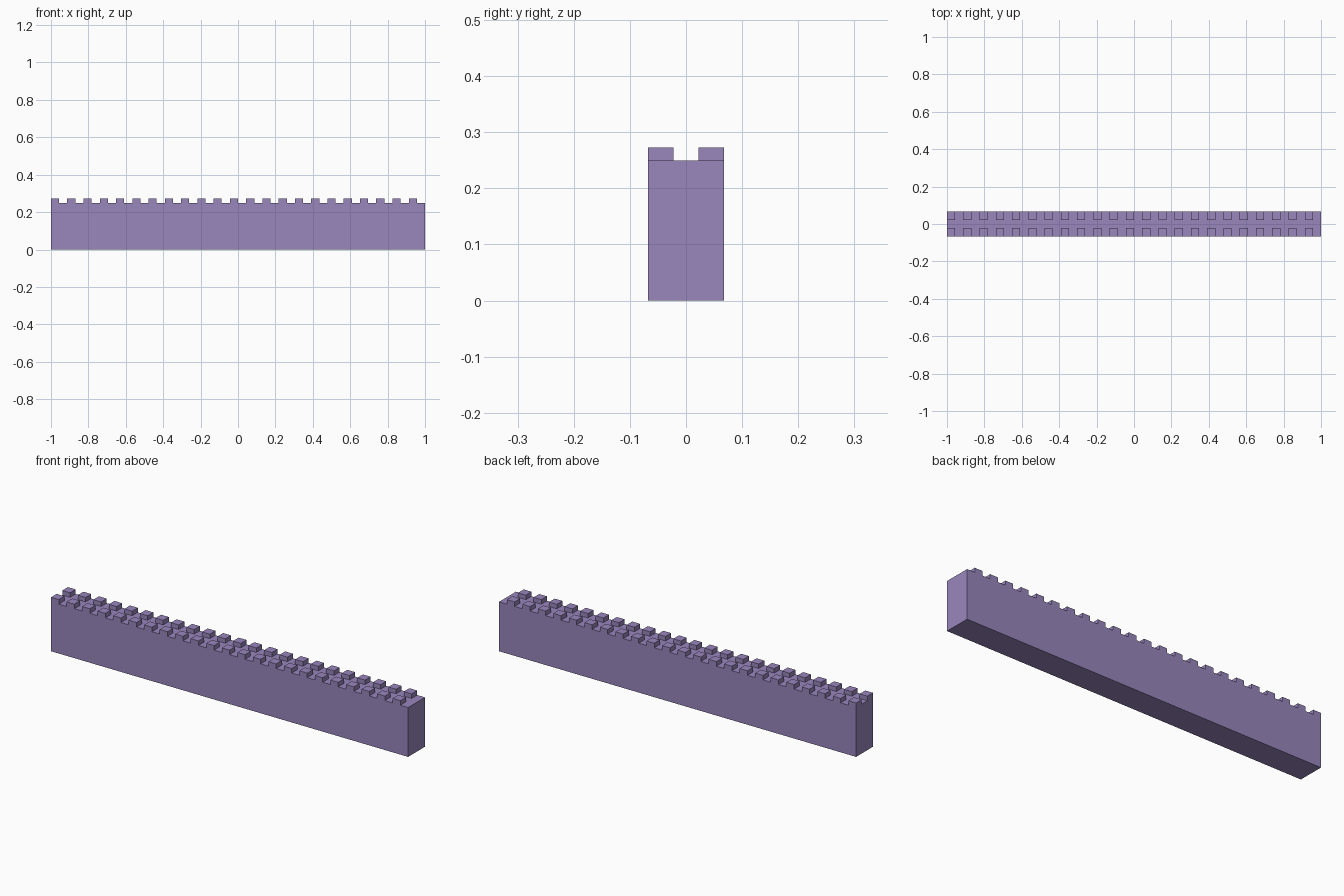
import bpy
import bmesh

LENGTH, DEPTH = 2.0, 0.135
WALL_TOP, TOP = 0.25, 0.273
COUNT = 23
PITCH = LENGTH / COUNT
MERLON_DEPTH = DEPTH / 3

if "Cube" in bpy.data.objects:
    bpy.data.objects.remove(bpy.data.objects["Cube"], do_unlink=True)

# Single stone colour
stone = bpy.data.materials.new("soft_purple")
stone.use_nodes = True
colour = (0.314, 0.238, 0.503, 1.0)
stone.diffuse_color = colour
stone.node_tree.nodes["Principled BSDF"].inputs["Base Color"].default_value = colour


def box(name, low, high):
    """Flat-shaded box between two opposite corners."""
    bm = bmesh.new()
    bmesh.ops.create_cube(bm, size=1)
    for v in bm.verts:
        v.co = [low[i] if v.co[i] < 0 else high[i] for i in range(3)]
    mesh = bpy.data.meshes.new(name)
    bm.to_mesh(mesh)
    bm.free()
    mesh.materials.append(stone)
    obj = bpy.data.objects.new(name, mesh)
    bpy.context.collection.objects.link(obj)
    return obj


# Solid wall body
box("wall", (-LENGTH / 2, -DEPTH / 2, 0), (LENGTH / 2, DEPTH / 2, WALL_TOP))

# Battlements: one merlon repeated along the wall and mirrored to the back edge
merlons = box("merlons",
              (-LENGTH / 2, -DEPTH / 2, WALL_TOP),
              (-LENGTH / 2 + PITCH / 2, -DEPTH / 2 + MERLON_DEPTH, TOP))
array = merlons.modifiers.new("repeat", 'ARRAY')
array.count = COUNT
array.use_relative_offset = False
array.use_constant_offset = True
array.constant_offset_displace = (PITCH, 0, 0)
mirror = merlons.modifiers.new("both_edges", 'MIRROR')
mirror.use_axis = (False, True, False)
